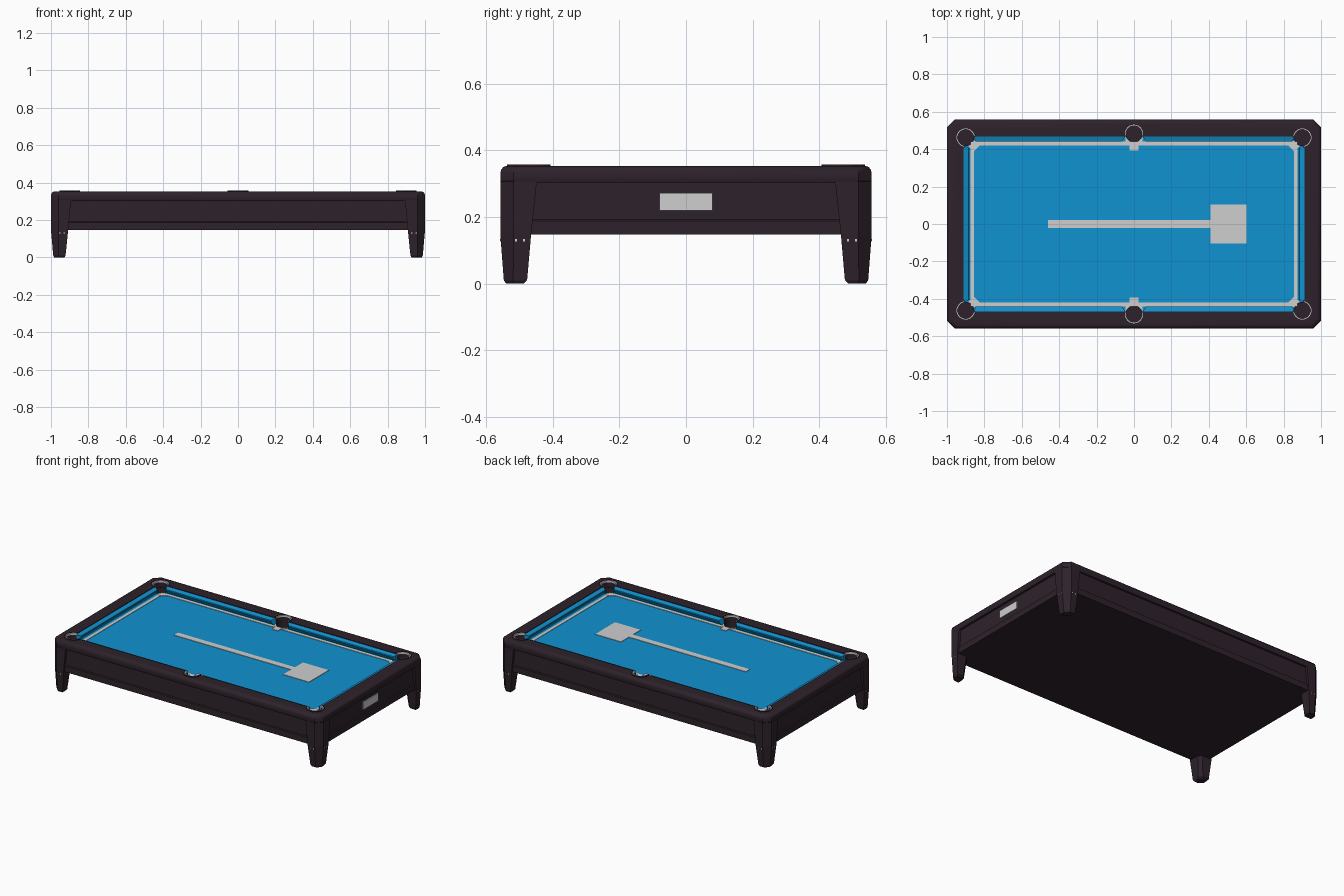
import bpy, bmesh, math
from mathutils import Matrix, Vector

if "Cube" in bpy.data.objects:
    bpy.data.objects.remove(bpy.data.objects["Cube"])


def material(name, rgb):
    m = bpy.data.materials.new(name)
    m.diffuse_color = (*rgb, 1)
    m.use_nodes = True
    m.node_tree.nodes["Principled BSDF"].inputs["Base Color"].default_value = m.diffuse_color
    return m


WOOD = material("dark_plum_wood", (0.027, 0.016, 0.024))
CLOTH = material("blue_cloth", (0.005, 0.29, 0.63))
GREY = material("light_grey", (0.62, 0.62, 0.62))
HX, HY, BED = 1.0, 0.5575, 0.31
SIGNS = [(sx, sy) for sx in (-1, 1) for sy in (-1, 1)]
POCKETS = [(sx * 0.9, sy * 0.462) for sx, sy in SIGNS] + [(0, 0.482), (0, -0.482)]


def finish(name, bm, mat, smooth=False):
    bmesh.ops.recalc_face_normals(bm, faces=bm.faces[:])
    me = bpy.data.meshes.new(name)
    bm.to_mesh(me)
    bm.free()
    me.materials.append(mat)
    ob = bpy.data.objects.new(name, me)
    bpy.context.collection.objects.link(ob)
    if smooth:
        bpy.context.view_layer.objects.active = ob
        ob.select_set(True)
        bpy.ops.object.shade_smooth_by_angle(angle=math.radians(35))
        ob.select_set(False)
    return ob


def loft(bm, rings, closed=False):
    """Bridge equal rings of points; cap the ends or close into a tube."""
    rows = [[bm.verts.new(p) for p in r] for r in rings]
    n = len(rows[0])
    pairs = list(zip(rows, rows[1:])) + ([(rows[-1], rows[0])] if closed else [])
    for a, b in pairs:
        for i in range(n):
            j = (i + 1) % n
            bm.faces.new((a[i], a[j], b[j], b[i]))
    if not closed:
        bm.faces.new(rows[0])
        bm.faces.new(rows[-1])


def octagon(inset, z, c):
    x, y = HX - inset, HY - inset
    return [(x, c - y, z), (x, y - c, z), (x - c, y, z), (c - x, y, z),
            (-x, y - c, z), (-x, c - y, z), (c - x, -y, z), (x - c, -y, z)]


def add_box(bm, x0, x1, y0, y1, z0, z1, turn=0):
    mid = Vector(((x0 + x1) / 2, (y0 + y1) / 2, (z0 + z1) / 2))
    mat = (Matrix.Translation(mid) @ Matrix.Rotation(turn, 4, 'Z')
           @ Matrix.Diagonal((x1 - x0, y1 - y0, z1 - z0, 1)))
    bmesh.ops.create_cube(bm, size=1, matrix=mat)


def arc_ring(bm, cx, cy, r0, r1, z0, z1, start, sweep, n=28):
    rows = []
    for i in range(n + 1):
        a = start + sweep * i / n
        c, s = math.cos(a), math.sin(a)
        rows.append([(cx + r * c, cy + r * s, z)
                     for r, z in ((r0, z0), (r1, z0), (r1, z1), (r0, z1))])
    loft(bm, rows)


# Helper that cuts all six pocket holes
bm = bmesh.new()
for x, y in POCKETS:
    bmesh.ops.create_cone(bm, cap_ends=True, segments=32, radius1=0.046, radius2=0.046,
                          depth=0.2, matrix=Matrix.Translation((x, y, 0.32)))
cutter = finish("pocket_cutter", bm, WOOD)
cutter.hide_render = True
cutter.display_type = 'WIRE'


def cut(ob):
    mod = ob.modifiers.new("pocket_holes", 'BOOLEAN')
    mod.operation = 'DIFFERENCE'
    mod.solver = 'EXACT'
    mod.object = cutter


# Cabinet with recessed side panels and a lower trim band
bm = bmesh.new()
loft(bm, [octagon(i, z, 0.03) for i, z in
          ((0.01, 0.147), (0.01, 0.188), (0.016, 0.192), (0.016, 0.304))])
cut(finish("cabinet", bm, WOOD))

# Top rail frame with a rounded outer edge
bm = bmesh.new()
prof = ((0.014, 0.303, 0.03), (0.003, 0.303, 0.04), (0, 0.308, 0.04), (0, 0.332, 0.04),
        (0.003, 0.343, 0.04), (0.009, 0.35, 0.038), (0.018, 0.353, 0.035),
        (0.089, 0.352, 0.004), (0.089, 0.303, 0.004))
loft(bm, [octagon(*p) for p in prof], closed=True)
cut(finish("top_rail", bm, WOOD, smooth=True))

# Tapered corner legs: z, inner x, outer x, inner y, outer y, outer chamfer
LEG = ((0, 0.928, 0.982, 0.488, 0.54, 0.022), (0.01, 0.922, 0.988, 0.477, 0.547, 0.028),
       (0.147, 0.908, 1.0, 0.465, HY, 0.04), (0.306, 0.893, 1.0, 0.448, HY, 0.04))
for sx, sy in SIGNS:
    bm = bmesh.new()
    rows = []
    for z, xi, xo, yi, yo, c in LEG:
        k = 0.02
        pts = [(xi, yi + k), (xi + k, yi), (xo, yi), (xo, yo - c), (xo - c, yo), (xi, yo)]
        rows.append([(sx * x, sy * y, z) for x, y in pts])
    loft(bm, rows)
    cut(finish("leg", bm, WOOD))

# Small bolts on the outer faces of the legs
bm = bmesh.new()
for sx, sy in SIGNS:
    for d in (0.487, 0.511):
        x, y = sx * 0.997, sy * d
        add_box(bm, x - 0.004, x + 0.004, y - 0.003, y + 0.003, 0.127, 0.134)
        x, y = sx * (d + 0.442), sy * 0.555
        add_box(bm, x - 0.003, x + 0.003, y - 0.004, y + 0.004, 0.127, 0.134)
finish("leg_bolts", bm, GREY)

# Playing bed
bm = bmesh.new()
add_box(bm, -0.93, 0.93, -0.49, 0.49, 0.295, BED)
cut(finish("playing_bed", bm, CLOTH))

# Cushions: sloped top, nose and undercut; (distance inward, height, end trim)
CUSHION = ((0, 0.348, 0), (0.027, 0.34, 0.02), (0.028, 0.333, 0.02),
           (0.016, BED, 0.012), (0, BED, 0))


def cushion(name, edge, lo, hi, lengthwise, side):
    bm = bmesh.new()
    rows = []
    for end, t in ((lo, 1), (hi, -1)):
        row = []
        for d, z, trim in CUSHION:
            along, across = end + t * trim, side * (edge - d)
            row.append((along, across, z) if lengthwise else (across, along, z))
        rows.append(row)
    loft(bm, rows)
    cut(finish(name, bm, CLOTH))


for s in (-1, 1):
    cushion("long_cushion", 0.469, -0.865, -0.045, True, s)
    cushion("long_cushion", 0.469, 0.045, 0.865, True, s)
    cushion("end_cushion", 0.911, -0.425, 0.425, False, s)

# Grey border line, centre stripe and square printed on the bed
T = BED + 0.003
bm = bmesh.new()
for s in (-1, 1):
    y, x = s * 0.431, s * 0.865
    add_box(bm, -0.875, 0.875, y - 0.01, y + 0.01, BED, T)
    add_box(bm, x - 0.01, x + 0.01, -0.421, 0.421, BED, T)
add_box(bm, -0.46, 0.41, -0.021, 0.021, BED, T)
add_box(bm, 0.41, 0.602, -0.105, 0.105, BED, T)
finish("bed_markings", bm, GREY)

# Grey plates at the pocket mouths
for sx, sy in SIGNS:
    bm = bmesh.new()
    x, y = sx * 0.868, sy * 0.43
    add_box(bm, x - 0.037, x + 0.037, y - 0.022, y + 0.022, BED, T + 0.001,
            turn=math.pi / 4 * sx * sy)
    cut(finish("corner_mouth_plate", bm, GREY))
for s in (-1, 1):
    bm = bmesh.new()
    pts = [(-0.023, 0.392), (0.023, 0.392), (0.023, 0.425), (0.045, 0.44),
           (0.045, 0.468), (-0.045, 0.468), (-0.045, 0.44), (-0.023, 0.425)]
    loft(bm, [[(x, s * y, z) for x, y in pts] for z in (BED, T + 0.001)])
    cut(finish("side_mouth_plate", bm, GREY))

# Pocket rims, grey trim arcs and dark liners
rims, trims, liners = bmesh.new(), bmesh.new(), bmesh.new()
for x, y in POCKETS:
    out = math.atan2(math.copysign(1, y), math.copysign(1, x) if x else 0)
    sweep = math.radians(255 if x else 205)
    arc_ring(rims, x, y, 0.049, 0.055, 0.345, 0.357, out - sweep / 2, sweep)
    arc_ring(trims, x, y, 0.043, 0.05, 0.345, 0.3565, out - sweep / 2, sweep)
    arc_ring(liners, x, y, 0.0435, 0.0465, 0.221, BED + 0.001, 0, math.tau)
finish("pocket_rims", rims, WOOD, smooth=True)
finish("pocket_trims", trims, GREY, smooth=True)
finish("pocket_liners", liners, WOOD, smooth=True)

# Grey plate on the right end panel
bm = bmesh.new()
add_box(bm, 0.983, 0.99, -0.08, 0.08, 0.22, 0.272)
finish("end_plate", bm, GREY)
